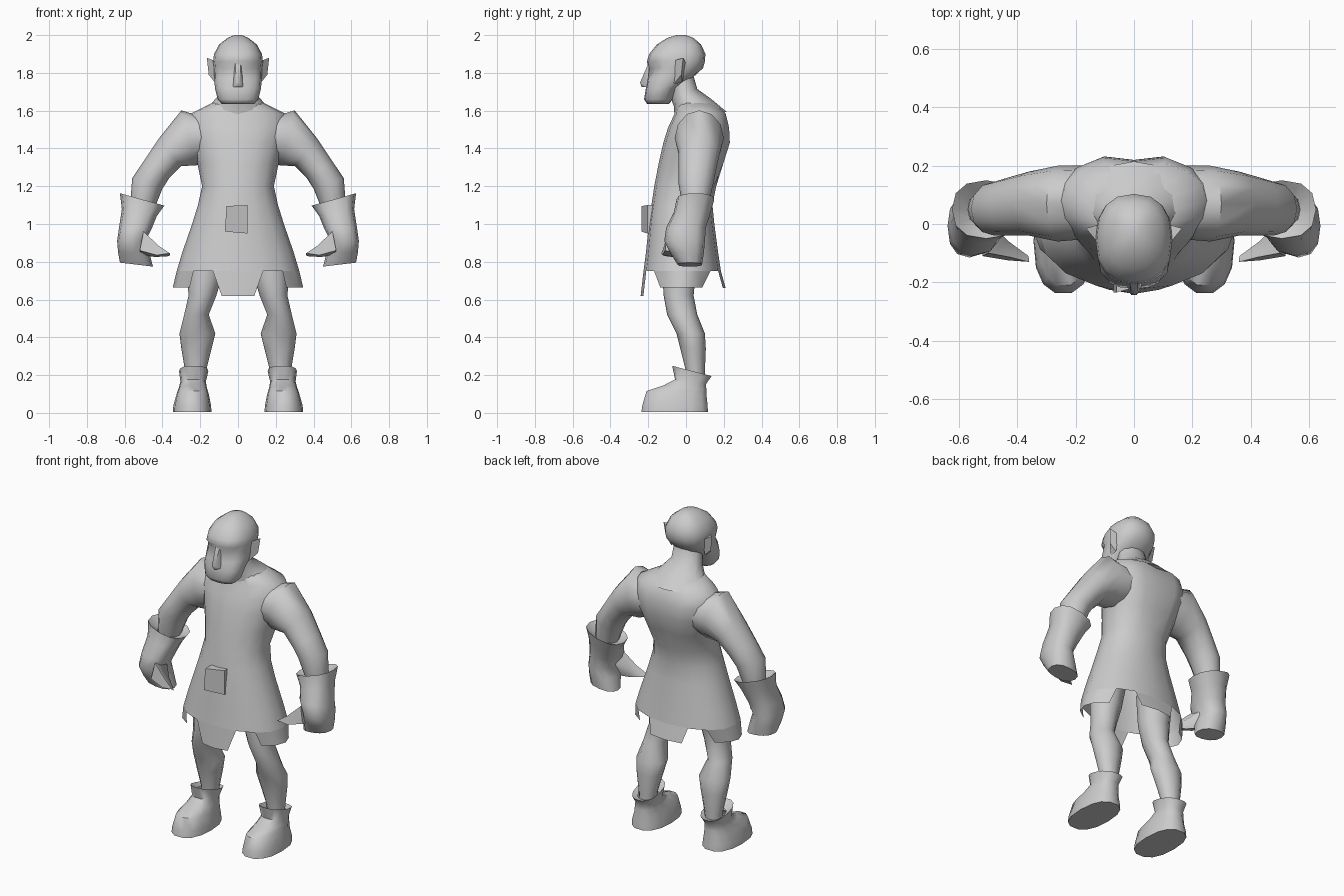
import bpy, bmesh, math
from mathutils import Vector

mat = bpy.data.materials.new("light_grey")
mat.diffuse_color = (0.6, 0.6, 0.6, 1)


def finish(name, bm, mirror=False, angle=60):
    bmesh.ops.recalc_face_normals(bm, faces=bm.faces)
    me = bpy.data.meshes.new(name)
    bm.to_mesh(me)
    bm.free()
    me.materials.append(mat)
    me.shade_smooth()
    me.set_sharp_from_angle(angle=math.radians(angle))
    ob = bpy.data.objects.new(name, me)
    bpy.context.collection.objects.link(ob)
    if mirror:
        ob.modifiers.new("mirror", 'MIRROR').use_mirror_merge = False
    return ob


def ring(x0, x1, y0, y1, z, tx=0, ty=0, n=12, e=2.0):
    """Rounded cross-section filling x0..x1, y0..y1; tx, ty slope it."""
    cx, cy, hx, hy = (x0 + x1) / 2, (y0 + y1) / 2, (x1 - x0) / 2, (y1 - y0) / 2
    pts = []
    for i in range(n):
        a = 2 * math.pi * i / n
        c, s = math.cos(a), math.sin(a)
        dx = hx * math.copysign(abs(c) ** (2 / e), c)
        dy = hy * math.copysign(abs(s) ** (2 / e), s)
        pts.append(Vector((cx + dx, cy + dy, z + tx * dx + ty * dy)))
    return pts


def loft(rows, n=12, e=2.0, caps=(True, True), tweak=None):
    bm = bmesh.new()
    loops = []
    for r in rows:
        pts = ring(*r, n=n, e=e)
        if tweak:
            pts = [tweak(p) for p in pts]
        loops.append([bm.verts.new(p) for p in pts])
    for a, b in zip(loops, loops[1:]):
        for i in range(n):
            j = (i + 1) % n
            bm.faces.new((a[i], a[j], b[j], b[i]))
    if caps[0]:
        bm.faces.new(loops[0])
    if caps[1]:
        bm.faces.new(loops[-1])
    return bm


def solid(name, verts, faces, mirror=False, angle=60):
    bm = bmesh.new()
    vs = [bm.verts.new(v) for v in verts]
    for f in faces:
        bm.faces.new([vs[i] for i in f])
    return finish(name, bm, mirror, angle)


# Tunic, open at the hem, with a groove down the upper back
def spine(p):
    if abs(p.x) < 0.03 and p.y > 0.19 and p.z > 1.3:
        p.y -= 0.025
    return p


hem = (-.325, .325, -.225, .185, .75)
tunic = [hem, (-.295, .295, -.212, .17, .85), (-.243, .243, -.197, .15, 1.0),
         (-.212, .212, -.183, .14, 1.1), (-.19, .19, -.168, .16, 1.2),
         (-.215, .215, -.145, .21, 1.32), (-.25, .25, -.12, .245, 1.43),
         (-.27, .27, -.095, .24, 1.51), (-.25, .25, -.06, .22, 1.585),
         (-.14, .14, -.05, .15, 1.64)]
finish("tunic", loft(tunic, 16, 2.15, (False, True), spine))

# Hem flaps: front, back and both sides hang from the tunic edge
edge = ring(*hem, n=16, e=2.15)


def flap(name, mid, span, dz, dx, dy, sx=1, sy=1):
    top = [edge[(mid + k) % 16] for k in range(-span, span + 1)]
    low = [Vector((p.x * sx + dx, p.y * sy + dy, p.z - dz)) for p in top]
    n = len(top)
    solid(name, top + low, [(i, i + 1, n + i + 1, n + i) for i in range(n - 1)])


flap("front_flap", 12, 1, .13, 0, -.015, sx=.65)
flap("back_flap", 4, 1, .09, 0, .025, sx=.8)
flap("side_flap_right", 0, 2, .085, .02, -.01, sy=.75)
flap("side_flap_left", 8, 2, .085, -.02, -.01, sy=.75)

# Neck leaning forward
finish("neck", loft([(-.2, .2, -.06, .215, 1.58, 0, .1), (-.135, .135, -.065, .13, 1.645, 0, .2),
                     (-.095, .095, -.08, .06, 1.69, 0, .35), (-.085, .085, -.09, .035, 1.8)], 12))


# Head with sunken eyes under a brow
def face(p):
    if p.y < -.12 and .03 < abs(p.x) < .11 and abs(p.z - 1.83) < .02:
        p.y += .022
    return p


head = [(-.085, .085, -.205, -.09, 1.635), (-.108, .108, -.222, -.07, 1.66),
        (-.122, .122, -.212, -.045, 1.72), (-.126, .126, -.205, .03, 1.77),
        (-.128, .128, -.198, .09, 1.825), (-.132, .132, -.207, .1, 1.86),
        (-.127, .127, -.195, .103, 1.9), (-.1, .1, -.155, .08, 1.95),
        (-.055, .055, -.1, .04, 1.985), (-.02, .02, -.05, .0, 2.0)]
finish("head", loft(head, 16, 2.4, tweak=face))

# Nose wedge
solid("nose", [(-.014, -.195, 1.86), (.014, -.195, 1.86), (-.03, -.2, 1.725),
               (.03, -.2, 1.725), (-.01, -.243, 1.75), (.01, -.243, 1.75), (0, -.235, 1.725)],
      [(0, 1, 5, 4), (0, 4, 2), (1, 3, 5), (4, 5, 6), (4, 6, 2), (5, 3, 6), (0, 2, 6, 3, 1)])

# Pointed ears
solid("ear", [(.115, -.075, 1.86), (.115, -.065, 1.74), (.165, -.015, 1.88),
              (.155, -.025, 1.79), (.115, 0, 1.85), (.115, -.02, 1.75)],
      [(0, 1, 3, 2), (2, 3, 5, 4), (1, 5, 3), (0, 2, 4), (0, 4, 5, 1)], True)

# Sleeved arms, from inside the chest to inside the cuffs
finish("arm", loft([(.12, .16, -.05, .2, 1.46, 5), (.225, .3, -.06, .2, 1.455, 3.9),
                    (.3, .42, -.04, .18, 1.38, 1.2), (.365, .495, -.04, .16, 1.29, .75),
                    (.4, .56, -.04, .145, 1.215, .35), (.44, .57, -.02, .12, 1.1, .2)], 12), True)

# Gloves: hollow flared cuff, bulging back of hand, curled fist
finish("glove", loft([(.45, .57, -.01, .11, 1.1, .2), (.39, .625, -.05, .15, 1.13, .28),
                      (.43, .615, -.065, .13, 1.06, .2), (.455, .63, -.105, .105, .98),
                      (.49, .64, -.115, .1, .91), (.47, .635, -.085, .095, .85),
                      (.45, .625, -.045, .085, .785, .12)], 12, 2.4, (False, True)), True, 50)

# Thumb pointing inward and forward
solid("thumb", [(.5, -.1, .96), (.51, .02, .95), (.52, -.02, .84), (.52, -.11, .86),
                (.42, -.115, .885), (.43, -.06, .875), (.44, -.07, .825), (.43, -.125, .835),
                (.36, -.13, .845), (.362, -.11, .83)],
      [(0, 1, 5, 4), (1, 2, 6, 5), (2, 3, 7, 6), (3, 0, 4, 7), (4, 5, 9, 8),
       (5, 6, 9), (6, 7, 8, 9), (7, 4, 8), (0, 3, 2, 1)], True, 75)

# Bare legs with knee and calf
finish("leg", loft([(.06, .27, -.12, .08, .9), (.085, .268, -.125, .05, .72),
                    (.115, .262, -.118, .04, .62), (.155, .285, -.1, .06, .52),
                    (.12, .31, -.05, .1, .42), (.14, .3, -.03, .105, .34),
                    (.17, .28, 0, .1, .22), (.18, .275, .0, .1, .15)], 12), True)

# Boots: flat sole, low toe, hollow slanted cuff
finish("boot", loft([(.14, .345, -.24, .12, 0.004), (.143, .342, -.235, .118, .04),
                     (.155, .325, -.212, .113, .1, 0, -.1), (.165, .313, -.12, .11, .135, 0, -.1),
                     (.17, .305, -.06, .108, .165, 0, -.15), (.157, .312, -.075, .138, .222, 0, -.26),
                     (.18, .285, -.02, .1, .2, 0, -.25)], 14, 2.4, (True, False)), True, 50)

# Wedge pouch on the belly, thick on one side
solid("pouch", [(-.06, -.235, 1.095), (.05, -.205, 1.1), (.05, -.205, .95), (-.07, -.235, .96),
                (-.06, -.16, 1.095), (.05, -.16, 1.1), (.05, -.16, .95), (-.07, -.16, .96)],
      [(0, 1, 2, 3), (0, 4, 5, 1), (3, 2, 6, 7), (0, 3, 7, 4), (1, 5, 6, 2), (4, 7, 6, 5)], angle=30)
